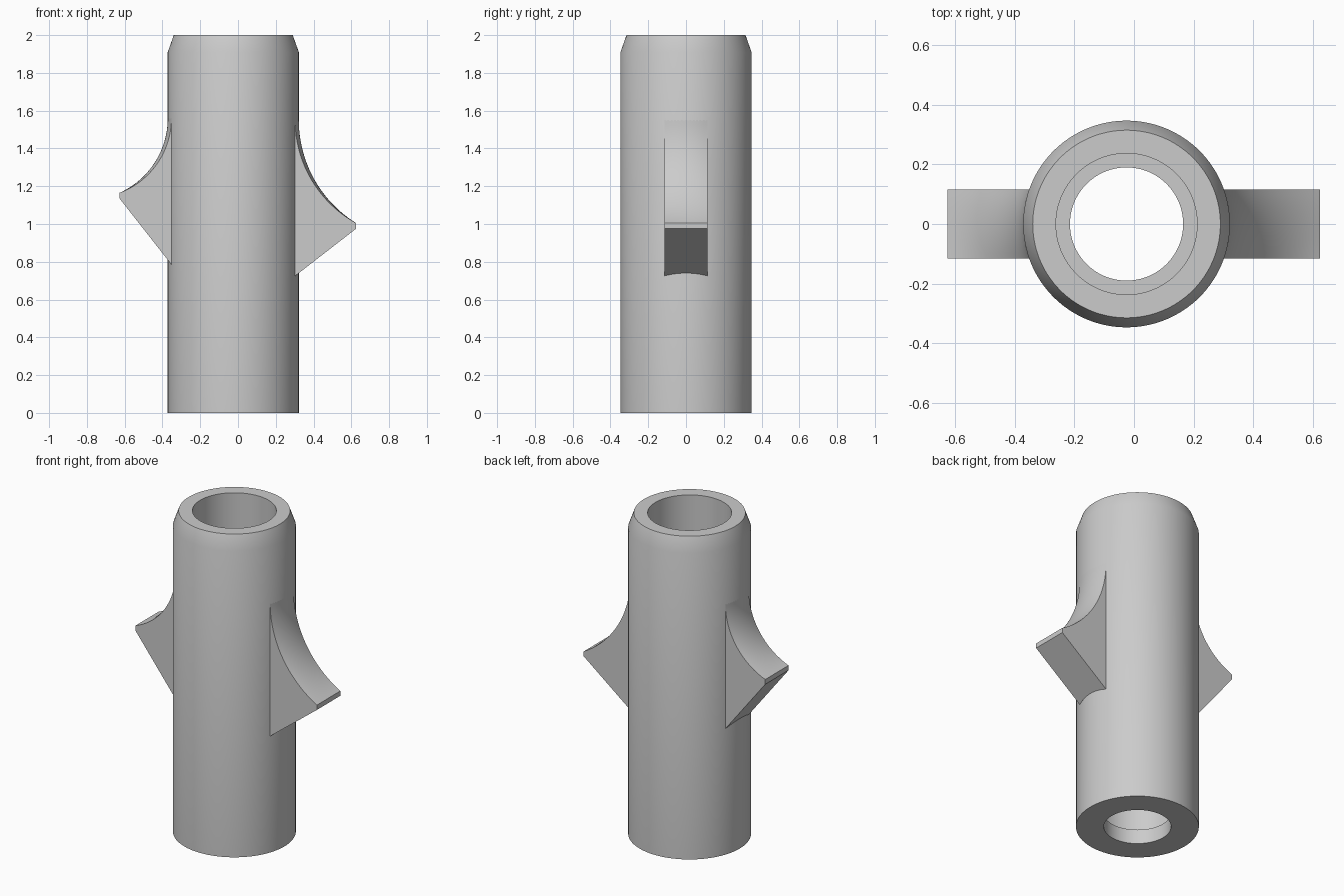
import bpy, bmesh, math

if "Cube" in bpy.data.objects:
    bpy.data.objects.remove(bpy.data.objects["Cube"])

grey = bpy.data.materials.new("plain grey")
grey.use_nodes = True
colour = (0.6, 0.6, 0.6, 1)
grey.diffuse_color = colour
grey.node_tree.nodes["Principled BSDF"].inputs["Base Color"].default_value = colour

AXIS_X = -0.025
RADIUS = 0.347
HALF_WIDTH = 0.115


def finish(name, bm):
    bmesh.ops.recalc_face_normals(bm, faces=bm.faces)
    mesh = bpy.data.meshes.new(name)
    bm.to_mesh(mesh)
    bm.free()
    mesh.materials.append(grey)
    obj = bpy.data.objects.new(name, mesh)
    bpy.context.collection.objects.link(obj)
    bpy.ops.object.select_all(action='DESELECT')
    obj.select_set(True)
    bpy.context.view_layer.objects.active = obj
    bpy.ops.object.shade_smooth_by_angle(angle=math.radians(30))
    return obj


def loft(bm, rings, closed):
    """Join matching closed outlines; cap the ends if the loft is open."""
    loops = [[bm.verts.new(p) for p in ring] for ring in rings]
    pairs = list(zip(loops, loops[1:]))
    if closed:
        pairs.append((loops[-1], loops[0]))
    else:
        bm.faces.new(loops[0])
        bm.faces.new(loops[-1])
    n = len(loops[0])
    for a, b in pairs:
        for i in range(n):
            j = (i + 1) % n
            bm.faces.new((a[i], a[j], b[j], b[i]))


# Hollow tube: tapered top rim, wide bore with a narrow lip at the bottom
profile = [(0.19, 0), (RADIUS, 0), (RADIUS, 1.91), (0.315, 2),
           (0.237, 2), (0.237, 0.09), (0.19, 0.09)]
SEGMENTS = 128
rings = []
for k in range(SEGMENTS):
    a = math.tau * k / SEGMENTS
    rings.append([(AXIS_X + r * math.cos(a), r * math.sin(a), z) for r, z in profile])
bm = bmesh.new()
loft(bm, rings, True)
finish("tube", bm)


# Side fin: sloped underside, blunt tip, concave top running into the tube
def fin(name, side, reach, tip_low, tip_high, root_low, root_high, steps=24, slices=12):
    edge_root = math.sqrt(RADIUS ** 2 - HALF_WIDTH ** 2)
    slope = (tip_low - root_low) / (reach - edge_root)
    sections = []
    for s in range(slices + 1):
        y = HALF_WIDTH * (2 * s / slices - 1)
        root = math.sqrt(RADIUS ** 2 - y ** 2)
        dx, dz = reach - root, root_high - tip_high
        arc_r = (dx * dx + dz * dz) / (2 * dx)
        sweep = math.asin(dz / arc_r)
        low = root_low + slope * (root - edge_root)
        outline = [(root - 0.03, low), (root, low), (reach, tip_low)]
        for i in range(steps + 1):
            t = sweep * (1 - i / steps)
            outline.append((root + arc_r * (1 - math.cos(t)), root_high - arc_r * math.sin(t)))
        outline.append((root - 0.03, root_high))
        sections.append([(AXIS_X + side * r, y, z) for r, z in outline])
    bm = bmesh.new()
    loft(bm, sections, False)
    finish(name, bm)


fin("left_fin", 1, 0.65, 0.975, 1.005, 0.725, 1.55)
fin("right_fin", -1, 0.602, 1.135, 1.165, 0.785, 1.56)
